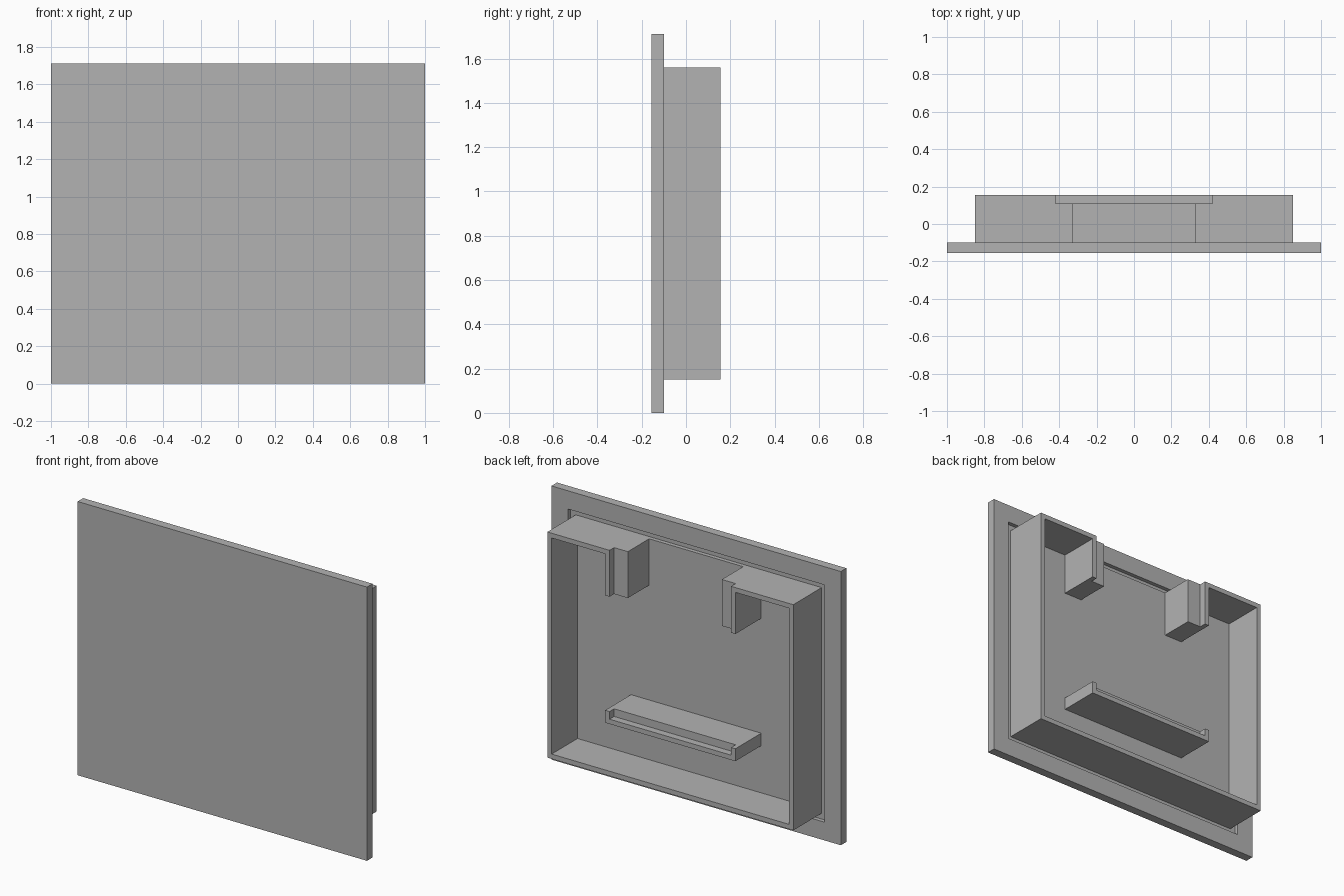
import bpy, bmesh
from mathutils import Vector

cube = bpy.data.objects.get("Cube")
if cube:
    bpy.data.objects.remove(cube, do_unlink=True)

grey = bpy.data.materials.new("plain grey")
grey.use_nodes = True
colour = (0.45, 0.45, 0.45, 1)
grey.diffuse_color = colour
grey.node_tree.nodes["Principled BSDF"].inputs["Base Color"].default_value = colour

FRONT, FLOOR, SLOT, BACK = -0.155, -0.1, 0.11, 0.155   # depth levels
WALL = 0.03
HALF, LOW, HIGH = 0.85, 0.15, 1.56                     # frame outline
TAB_IN, TAB_OUT, TAB_Z = 0.325, 0.45, 1.27
SHELF_Z, SHELF_TOP = 0.475, 0.553


def finish(name, bm):
    bmesh.ops.recalc_face_normals(bm, faces=bm.faces)
    mesh = bpy.data.meshes.new(name)
    bm.to_mesh(mesh)
    bm.free()
    mesh.materials.append(grey)
    obj = bpy.data.objects.new(name, mesh)
    bpy.context.collection.objects.link(obj)
    return obj


def prism(bm, outline, axis, lo, hi):
    """Extrude a flat outline along y (points are x, z) or z (points are x, y)."""
    place = (lambda a, b: (a, lo, b)) if axis == "y" else (lambda a, b: (a, b, lo))
    face = bm.faces.new([bm.verts.new(place(a, b)) for a, b in outline])
    ext = bmesh.ops.extrude_face_region(bm, geom=[face], use_keep_orig=True)
    verts = [g for g in ext["geom"] if isinstance(g, bmesh.types.BMVert)]
    step = Vector((0, hi - lo, 0)) if axis == "y" else Vector((0, 0, hi - lo))
    bmesh.ops.translate(bm, verts=verts, vec=step)


def rect(x0, x1, b0, b1):
    return [(x0, b0), (x1, b0), (x1, b1), (x0, b1)]


# Front plate with a shallow groove around the frame on its back
bm = bmesh.new()
prism(bm, rect(-1, 1, 0, 1.71), "y", FRONT, FLOOR)
bmesh.ops.recalc_face_normals(bm, faces=bm.faces)
back = max(bm.faces, key=lambda f: f.calc_center_median().y)
for inset, depth in ((0.114, -0.025), (0.036, 0.025)):
    bmesh.ops.inset_region(bm, faces=[back], thickness=inset, use_even_offset=True)
    back = bmesh.ops.extrude_discrete_faces(bm, faces=[back])["faces"][0]
    bmesh.ops.translate(bm, verts=back.verts[:], vec=(0, depth, 0))
finish("front_plate", bm)

# Frame wall, open at the middle of the top
half = [(-TAB_OUT, HIGH), (-HALF, HIGH), (-HALF, LOW)]
inner = [(-HALF + WALL, LOW + WALL), (-HALF + WALL, HIGH - WALL), (-TAB_OUT, HIGH - WALL)]
mirror = lambda pts: [(-x, z) for x, z in reversed(pts)]
bm = bmesh.new()
prism(bm, half + mirror(half) + mirror(inner) + inner, "y", FLOOR, BACK)
finish("frame_wall", bm)

# Two guide blocks hanging from the top wall, each with a rear lip
for side, label in ((1, "left"), (-1, "right")):
    lip = TAB_OUT - WALL
    outline = [(TAB_IN, FLOOR), (TAB_OUT, FLOOR), (TAB_OUT, BACK),
               (lip, BACK), (lip, SLOT), (TAB_IN, SLOT)]
    bm = bmesh.new()
    prism(bm, [(side * x, y) for x, y in outline], "z", TAB_Z, HIGH)
    finish(label + "_guide_block", bm)

# Lower shelf with a slot cut in its rear edge
bm = bmesh.new()
prism(bm, rect(-TAB_OUT, TAB_OUT, SHELF_Z, SHELF_TOP), "y", FLOOR, SLOT)
finish("shelf", bm)
bm = bmesh.new()
lip = [(TAB_OUT, SHELF_Z), (TAB_OUT, SHELF_TOP),
       (TAB_OUT - WALL, SHELF_TOP), (TAB_OUT - WALL, SHELF_Z + WALL)]
prism(bm, lip + mirror(lip), "y", SLOT, BACK)
finish("shelf_lip", bm)
